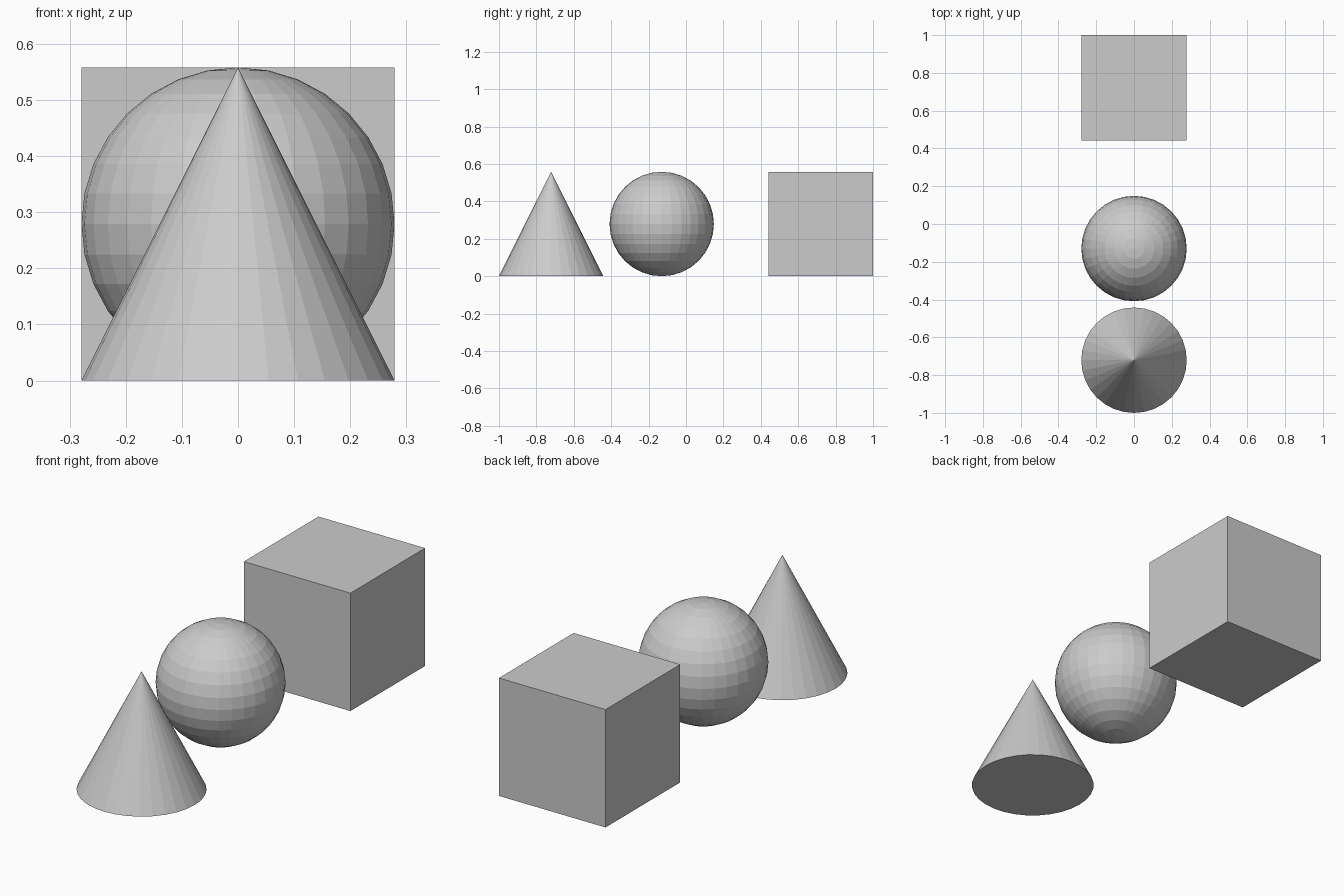
import bpy

if "Cube" in bpy.data.objects:
    bpy.data.objects.remove(bpy.data.objects["Cube"])

R = 0.279  # shared half-size of the three solids

# Cone at the front
bpy.ops.mesh.primitive_cone_add(vertices=32, radius1=R, radius2=0, depth=2 * R,
                                location=(0, -1 + R, R))
bpy.context.object.name = "cone"

# Faceted ball in the middle
bpy.ops.mesh.primitive_uv_sphere_add(segments=32, ring_count=16, radius=R,
                                     location=(0, -0.13, R))
bpy.context.object.name = "ball"

# Cube at the back
bpy.ops.mesh.primitive_cube_add(size=2 * R, location=(0, 1 - R, R))
bpy.context.object.name = "cube"
